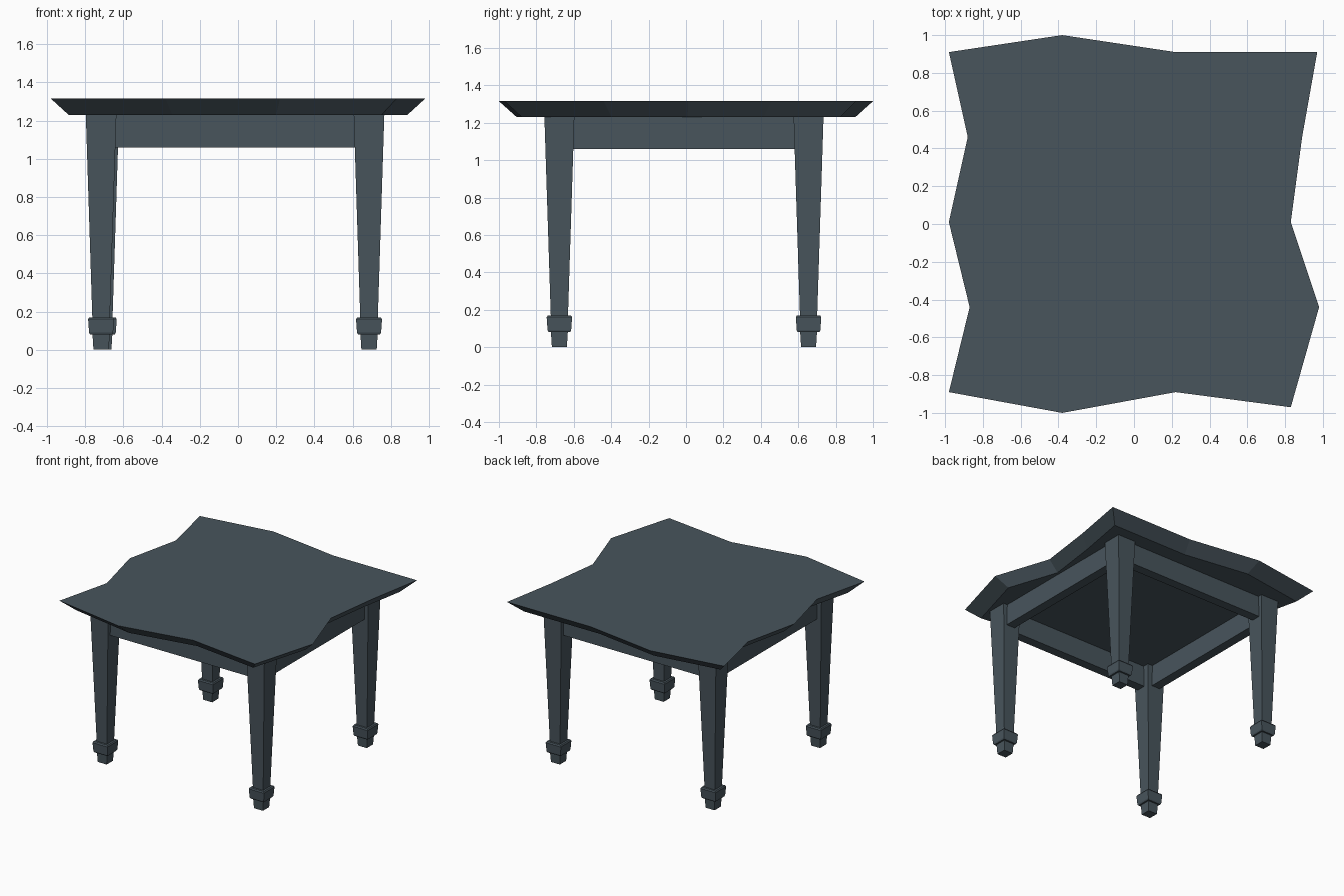
import bpy, bmesh

if "Cube" in bpy.data.objects:
    bpy.data.objects.remove(bpy.data.objects["Cube"], do_unlink=True)

# Single slate colour
slate = bpy.data.materials.new("slate_grey")
slate.use_nodes = True
colour = (0.065, 0.09, 0.108, 1)
slate.diffuse_color = colour
slate.node_tree.nodes["Principled BSDF"].inputs["Base Color"].default_value = colour


def loft(name, rings):
    """Skin a stack of matching rings and cap both ends."""
    bm = bmesh.new()
    loops = [[bm.verts.new(p) for p in ring] for ring in rings]
    n = len(loops[0])
    for a, b in zip(loops, loops[1:]):
        for i in range(n):
            j = (i + 1) % n
            bm.faces.new((a[i], a[j], b[j], b[i]))
    bm.faces.new(loops[0][::-1])
    bm.faces.new(loops[-1])
    bmesh.ops.recalc_face_normals(bm, faces=bm.faces[:])
    mesh = bpy.data.meshes.new(name)
    bm.to_mesh(mesh)
    bm.free()
    mesh.materials.append(slate)
    obj = bpy.data.objects.new(name, mesh)
    bpy.context.collection.objects.link(obj)
    return obj


def square(x, y, half, z):
    return [(x + sx * half, y + sy * half, z)
            for sx, sy in ((-1, -1), (1, -1), (1, 1), (-1, 1))]


def box(name, x0, x1, y0, y1, z0, z1):
    return loft(name, [[(x0, y0, z), (x1, y0, z), (x1, y1, z), (x0, y1, z)]
                       for z in (z0, z1)])


# Wavy table top with an undercut edge
outline = [(-0.98, -0.89), (-0.38, -1.0), (0.22, -0.89), (0.83, -0.97),
           (0.98, -0.44), (0.83, 0.01), (0.89, 0.46), (0.97, 0.91),
           (0.22, 0.91), (-0.38, 1.0), (-0.98, 0.91), (-0.88, 0.46),
           (-0.98, 0.01), (-0.87, -0.44)]
TOP, UNDER = 1.315, 1.23
loft("table_top", [[(x * 0.905, y * 0.905, UNDER) for x, y in outline],
                   [(x, y, TOP) for x, y in outline]])

# Tapered legs with a collar and a small foot: (half width, height)
profile = [(0.040, 0), (0.045, 0.08), (0.058, 0.08), (0.063, 0.09),
           (0.068, 0.16), (0.062, 0.17), (0.046, 0.17), (0.08, UNDER)]
legs = {"front_right_leg": (-0.717, -0.677), "front_left_leg": (0.686, -0.677),
        "back_right_leg": (-0.703, 0.655), "back_left_leg": (0.686, 0.655)}
for name, (x, y) in legs.items():
    loft(name, [square(x, y, half, z) for half, z in profile])

# Apron rails between the legs
LOW, OUT, IN = 1.06, 0.045, 0.03
for name, y in (("front_apron", -0.677), ("back_apron", 0.655)):
    s = 1 if y > 0 else -1
    ys = sorted((y + s * OUT, y - s * IN))
    box(name, -0.66, 0.64, *ys, LOW, UNDER)
for name, x in (("right_apron", -0.71), ("left_apron", 0.686)):
    s = 1 if x > 0 else -1
    xs = sorted((x + s * OUT, x - s * IN))
    box(name, *xs, -0.63, 0.61, LOW, UNDER)
